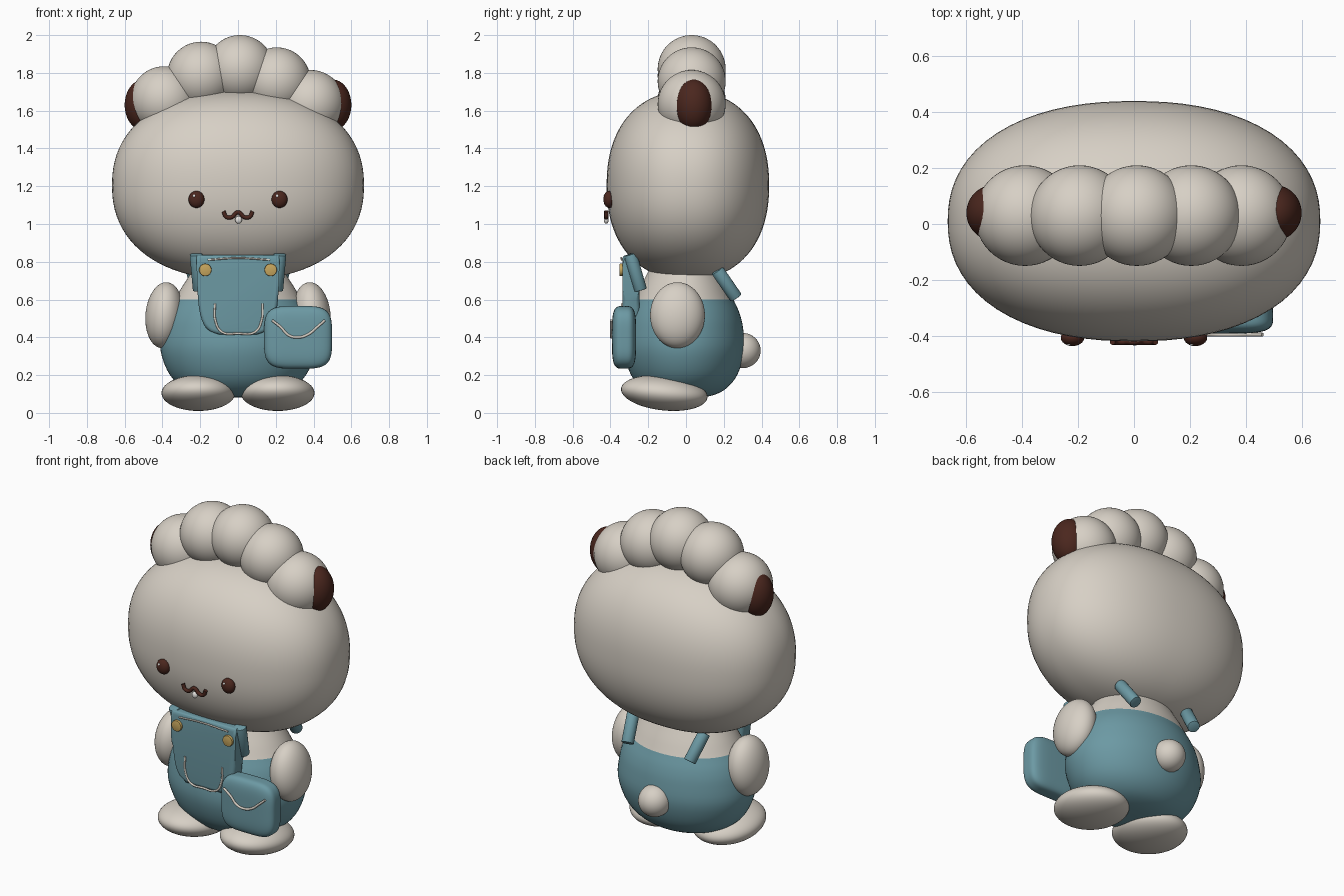
import bpy, bmesh, math
from mathutils import Vector, Euler

default = bpy.data.objects.get("Cube")
if default:
    bpy.data.objects.remove(default, do_unlink=True)


def material(name, rgb):
    m = bpy.data.materials.new(name)
    m.use_nodes = True
    m.diffuse_color = (*rgb, 1)
    m.node_tree.nodes["Principled BSDF"].inputs["Base Color"].default_value = (*rgb, 1)
    return m


CREAM = material("cream", (0.68, 0.63, 0.56))
BLUE = material("dusty blue", (0.15, 0.32, 0.37))
BROWN = material("dark brown", (0.07, 0.02, 0.013))
GOLD = material("gold", (0.57, 0.38, 0.11))
WHITE = material("white", (0.82, 0.8, 0.77))


def finish(name, bm, *mats):
    """Turn a bmesh into a smooth object whose sharp edges stay sharp."""
    bmesh.ops.recalc_face_normals(bm, faces=bm.faces)
    mesh = bpy.data.meshes.new(name)
    bm.to_mesh(mesh)
    bm.free()
    for m in mats:
        mesh.materials.append(m)
    mesh.shade_smooth()
    mesh.set_sharp_from_angle(angle=math.radians(40))
    obj = bpy.data.objects.new(name, mesh)
    bpy.context.collection.objects.link(obj)
    return obj


def blob(name, center, radii, mat, power=2, rot=(0, 0, 0), segs=48):
    """Ellipsoid; a power above 2 makes it boxier."""
    bm = bmesh.new()
    bmesh.ops.create_uvsphere(bm, u_segments=segs, v_segments=segs * 2 // 3, radius=1)
    turn = Euler([math.radians(a) for a in rot]).to_matrix()
    for v in bm.verts:
        norm = sum(abs(c) ** power for c in v.co) ** (1 / power)
        v.co = Vector(center) + turn @ Vector([c / norm * r for c, r in zip(v.co, radii)])
    return finish(name, bm, mat)


def rod(name, start, end, radius, mat, bevel=0.004):
    """Cylinder between two points."""
    start, end = Vector(start), Vector(end)
    axis = end - start
    bm = bmesh.new()
    bmesh.ops.create_cone(bm, cap_ends=True, segments=32, radius1=radius,
                          radius2=radius, depth=axis.length)
    rims = [e for e in bm.edges if any(len(f.verts) > 4 for f in e.link_faces)]
    bmesh.ops.bevel(bm, geom=rims, offset=bevel, segments=2, affect="EDGES", profile=0.5)
    turn = axis.to_track_quat("Z", "Y")
    for v in bm.verts:
        v.co = (start + end) / 2 + turn @ v.co
    return finish(name, bm, mat)


def cord(name, points, radius, mat):
    """Round cord through the given points."""
    curve = bpy.data.curves.new(name, "CURVE")
    curve.dimensions = "3D"
    curve.bevel_depth = radius
    curve.bevel_resolution = 3
    curve.use_fill_caps = True
    spline = curve.splines.new("BEZIER")
    spline.bezier_points.add(len(points) - 1)
    for p, co in zip(spline.bezier_points, points):
        p.co = co
        p.handle_left_type = p.handle_right_type = "AUTO"
    curve.materials.append(mat)
    obj = bpy.data.objects.new(name, curve)
    bpy.context.collection.objects.link(obj)
    return obj


def smooth_path(pts, steps=4):
    """Catmull-Rom samples through 2D points."""
    pts = [Vector(p) for p in pts]
    out = []
    for i in range(len(pts) - 1):
        a, b, c, d = pts[max(i - 1, 0)], pts[i], pts[i + 1], pts[min(i + 2, len(pts) - 1)]
        for s in range(steps):
            t = s / steps
            out.append(b + (c - a) * t / 2 + (a * 2 - b * 5 + c * 4 - d) * t * t / 2
                       + (b * 3 - a - c * 3 + d) * t ** 3 / 2)
    return out + [pts[-1]]


# Torso: oval lathe, trousers below the waistline and fur above it
WAIST = 0.6
profile = smooth_path([(0.0, 0.08), (0.15, 0.085), (0.27, 0.12), (0.36, 0.2), (0.41, 0.33),
                       (0.4, 0.45), (0.375, 0.53), (0.335, WAIST), (0.275, 0.7),
                       (0.19, 0.8), (0.0, 0.86)])
bm = bmesh.new()
SIDES = 64
rings = []
for r, z in profile[1:-1]:
    angles = [math.tau * i / SIDES for i in range(SIDES)]
    rings.append([bm.verts.new((r * math.cos(a), 0.78 * r * math.sin(a) - 0.01, z))
                  for a in angles])
for low, high in zip(rings, rings[1:]):
    for i in range(SIDES):
        j = (i + 1) % SIDES
        bm.faces.new((low[i], low[j], high[j], high[i]))
bm.faces.new(rings[0])
bm.faces.new(rings[-1])
for f in bm.faces:
    f.material_index = int(f.calc_center_median().z > WAIST)
finish("torso", bm, BLUE, CREAM)

# Head and crest of overlapping puffs
blob("head", (0, 0.01, 1.205), (0.667, 0.43, 0.5), CREAM, power=2.25, segs=72)
for i, (x, z) in enumerate([(-0.39, 1.655), (-0.195, 1.785), (0.01, 1.82),
                            (0.205, 1.755), (0.385, 1.635)]):
    blob(f"crest_puff_{i + 1}", (x, 0.03, z), (0.18, 0.18, 0.18), CREAM)

# Mirrored parts
for side, s in (("left", 1), ("right", -1)):
    blob(f"{side}_crest_tip", (s * 0.5, 0.04, 1.63), (0.1, 0.1, 0.135), BROWN)
    blob(f"{side}_arm", (s * 0.39, -0.045, 0.517), (0.1, 0.145, 0.175), CREAM,
         rot=(0, -s * 5, 0))
    blob(f"{side}_foot", (s * 0.21, -0.115, 0.105), (0.195, 0.23, 0.092), CREAM,
         rot=(-6, 0, 0))
    blob(f"{side}_eye", (s * 0.22, -0.407, 1.13), (0.042, 0.03, 0.045), BROWN, segs=32)
    blob(f"{side}_eye_glint", (s * 0.22 - 0.012, -0.43, 1.148), (0.008, 0.006, 0.008),
         WHITE, segs=16)
    rod(f"{side}_front_strap", (s * 0.222, -0.295, 0.84), (s * 0.205, -0.24, 0.65), 0.034, BLUE)
    rod(f"{side}_back_strap", (s * 0.24, 0.165, 0.755), (s * 0.21, 0.265, 0.61), 0.035, BLUE)
    rod(f"{side}_button", (s * 0.173, -0.32, 0.757), (s * 0.173, -0.352, 0.757), 0.033, GOLD)

blob("tail", (0, 0.3, 0.33), (0.093, 0.095, 0.093), CREAM)

# Mouth and tooth
cord("mouth", [(x, -0.422, z) for x, z in
               [(-0.077, 1.068), (-0.062, 1.038), (-0.035, 1.036), (0, 1.062),
                (0.035, 1.036), (0.062, 1.038), (0.077, 1.068)]], 0.011, BROWN)
blob("tooth", (0.003, -0.422, 1.022), (0.018, 0.013, 0.02), WHITE, segs=24)

# Bib: mirrored outline, extruded and rounded
half = smooth_path([(0.1, 0.415), (0.165, 0.445), (0.2, 0.52), (0.215, 0.65), (0.22, 0.835)], 3)
outline = half + [Vector((-x, z)) for x, z in reversed(half)]
bm = bmesh.new()
front = bm.faces.new([bm.verts.new((x, -0.337, z)) for x, z in outline])
ext = bmesh.ops.extrude_face_region(bm, geom=[front])
for v in ext["geom"]:
    if isinstance(v, bmesh.types.BMVert):
        v.co.y = -0.245
rims = [e for e in bm.edges if abs(e.verts[0].co.y - e.verts[1].co.y) < 0.001]
bmesh.ops.bevel(bm, geom=rims, offset=0.02, segments=4, affect="EDGES", profile=0.5)
finish("bib", bm, BLUE)
cord("bib_top_trim", [(-0.16, -0.34, 0.81), (0, -0.343, 0.82), (0.17, -0.34, 0.81)],
     0.005, CREAM)
cord("bib_pocket_trim", [(x, -0.338, z) for x, z in
                         [(-0.122, 0.58), (-0.12, 0.49), (-0.085, 0.428), (0, 0.42),
                          (0.09, 0.428), (0.125, 0.49), (0.13, 0.58)]], 0.006, CREAM)

# Side pouch with flap trim
blob("pouch", (0.318, -0.328, 0.4), (0.18, 0.064, 0.166), BLUE, power=4, segs=64)
cord("pouch_trim", [(x, -0.396, z) for x, z in
                    [(0.18, 0.49), (0.225, 0.455), (0.27, 0.41), (0.318, 0.4),
                     (0.37, 0.415), (0.42, 0.455), (0.46, 0.49)]], 0.007, CREAM)
